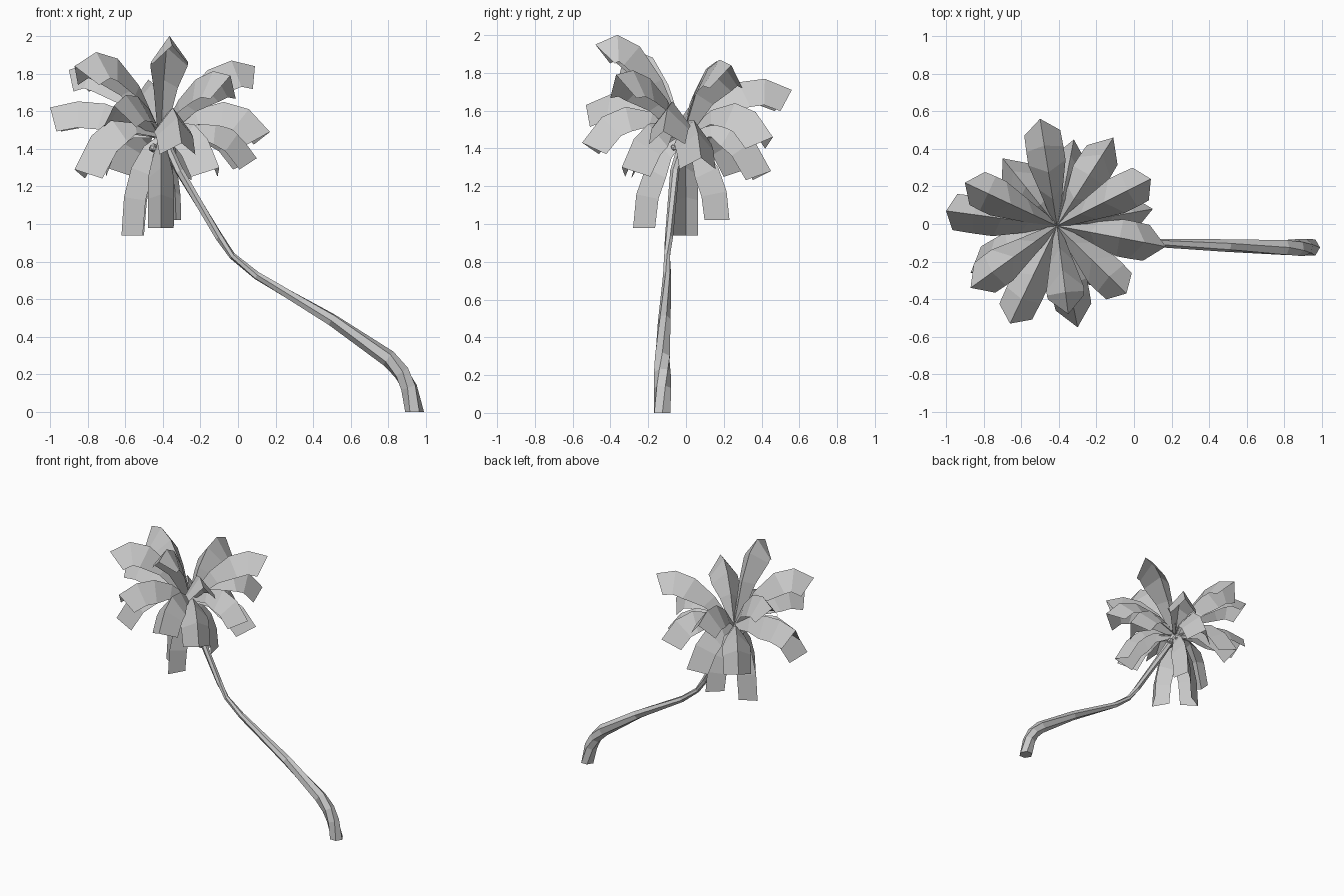
import bpy
import bmesh
import math
from mathutils import Vector

default_cube = bpy.data.objects.get("Cube")
if default_cube:
    bpy.data.objects.remove(default_cube, do_unlink=True)

UP = Vector((0, 0, 1))
CROWN = Vector((-0.41, -0.01, 1.48))

grey = bpy.data.materials.new("plain_grey")
grey.use_nodes = True
grey.diffuse_color = (0.6, 0.6, 0.6, 1)
grey.node_tree.nodes["Principled BSDF"].inputs["Base Color"].default_value = grey.diffuse_color


def finish(name, bm):
    """Turn a bmesh into a flat shaded object."""
    mesh = bpy.data.meshes.new(name)
    bm.to_mesh(mesh)
    bm.free()
    mesh.materials.append(grey)
    obj = bpy.data.objects.new(name, mesh)
    bpy.context.collection.objects.link(obj)
    return obj


def bridge(bm, rings, closed):
    """Join consecutive rows of vertices with quads."""
    for lower, upper in zip(rings, rings[1:]):
        count = len(lower)
        for i in range(count if closed else count - 1):
            j = (i + 1) % count
            bm.faces.new((lower[i], lower[j], upper[j], upper[i]))


def frond(name, tip, middle_height, reach, half_width, droop):
    """Arched leaf, folded along its ridge, with a square cut tip."""
    tip = Vector(tip)
    control = CROWN.lerp(tip, reach)
    control.z = 2 * middle_height - (CROWN.z + tip.z) / 2
    outward = Vector((tip.x - CROWN.x, tip.y - CROWN.y, 0)).normalized()
    side = UP.cross(outward)
    bm = bmesh.new()
    rows = []
    steps = len(TAPER) - 1
    for i, taper in enumerate(TAPER):
        t = i / steps
        point = CROWN.lerp(control, t).lerp(control.lerp(tip, t), t)
        tangent = (control - CROWN).lerp(tip - control, t).normalized()
        normal = tangent.cross(side)
        fold = normal * droop * taper
        span = side * half_width * taper
        rows.append([bm.verts.new(p) for p in (point - span - fold, point, point + span - fold)])
    bridge(bm, rows, False)
    return finish(name, bm)


# Leaning trunk: centre and radius of each ring
TRUNK = [
    (0.94, -0.125, 0, 0.05), (0.91, -0.125, 0.13, 0.046),
    (0.87, -0.125, 0.21, 0.045), (0.8, -0.125, 0.285, 0.045),
    (0.5, -0.115, 0.49, 0.034), (0.1, -0.1, 0.725, 0.022),
    (-0.03, -0.1, 0.83, 0.018), (-0.1, -0.09, 0.93, 0.022),
    (-0.31, -0.06, 1.28, 0.024), (-0.4, -0.01, 1.46, 0.024),
]
SIDES = 6
bm = bmesh.new()
rings = []
for i, (x, y, z, radius) in enumerate(TRUNK):
    before = Vector(TRUNK[max(i - 1, 0)][:3])
    after = Vector(TRUNK[min(i + 1, len(TRUNK) - 1)][:3])
    along = UP if i == 0 else (after - before).normalized()
    across = Vector((0, 1, 0)).cross(along).normalized()
    depth = along.cross(across)
    ring = []
    for k in range(SIDES):
        angle = math.tau * k / SIDES + i * 0.35
        offset = across * math.cos(angle) + depth * math.sin(angle)
        ring.append(bm.verts.new(Vector((x, y, z)) + offset * radius))
    rings.append(ring)
bridge(bm, rings, True)
bm.faces.new(rings[0])
bm.faces.new(rings[-1])
bmesh.ops.recalc_face_normals(bm, faces=bm.faces)
finish("trunk", bm)

# Leaves: ridge tip and the height of the middle of the arch
TAPER = [0.2, 0.65, 1, 1, 0.97]
RAISED = [
    (-0.5, 0.56, 1.71, 1.75), (-0.9, 0.22, 1.82, 1.82),
    (-1, 0.07, 1.62, 1.64), (-0.87, -0.34, 1.84, 1.88),
    (-0.66, -0.53, 1.63, 1.68), (-0.35, -0.48, 1.95, 1.94),
    (-0.04, -0.37, 1.79, 1.77), (0.09, 0.24, 1.84, 1.82),
]
DROOPING = [
    (-0.7, 0.35, 1.3, 1.53), (0.17, -0.12, 1.49, 1.65),
    (-0.11, 0.46, 1.46, 1.64), (0.1, 0.08, 1.35, 1.55),
    (-0.32, 0.45, 1.28, 1.53), (-0.87, -0.26, 1.29, 1.56),
    (-0.3, -0.55, 1.43, 1.62), (-0.1, -0.34, 1.3, 1.53),
]
HANGING = [(-0.62, 0, 0.94, 1.3), (-0.41, -0.28, 0.98, 1.3), (-0.33, 0.23, 1.02, 1.3)]
for label, group, reach, half_width, droop in (
    ("raised_leaf", RAISED, 0.5, 0.1, 0.14),
    ("drooping_leaf", DROOPING, 0.65, 0.1, 0.13),
    ("hanging_leaf", HANGING, 1, 0.07, 0.12),
):
    for number, (x, y, z, middle) in enumerate(group, 1):
        frond(f"{label}_{number}", (x, y, z), middle, reach, half_width, droop)

# Small nuts clustered below the crown
for number in range(5):
    angle = math.tau * number / 5
    bm = bmesh.new()
    bmesh.ops.create_icosphere(bm, subdivisions=1, radius=0.025)
    place = CROWN + Vector((math.cos(angle), math.sin(angle), -1.5)) * 0.05
    bmesh.ops.translate(bm, verts=bm.verts, vec=place)
    finish(f"nut_{number + 1}", bm)
